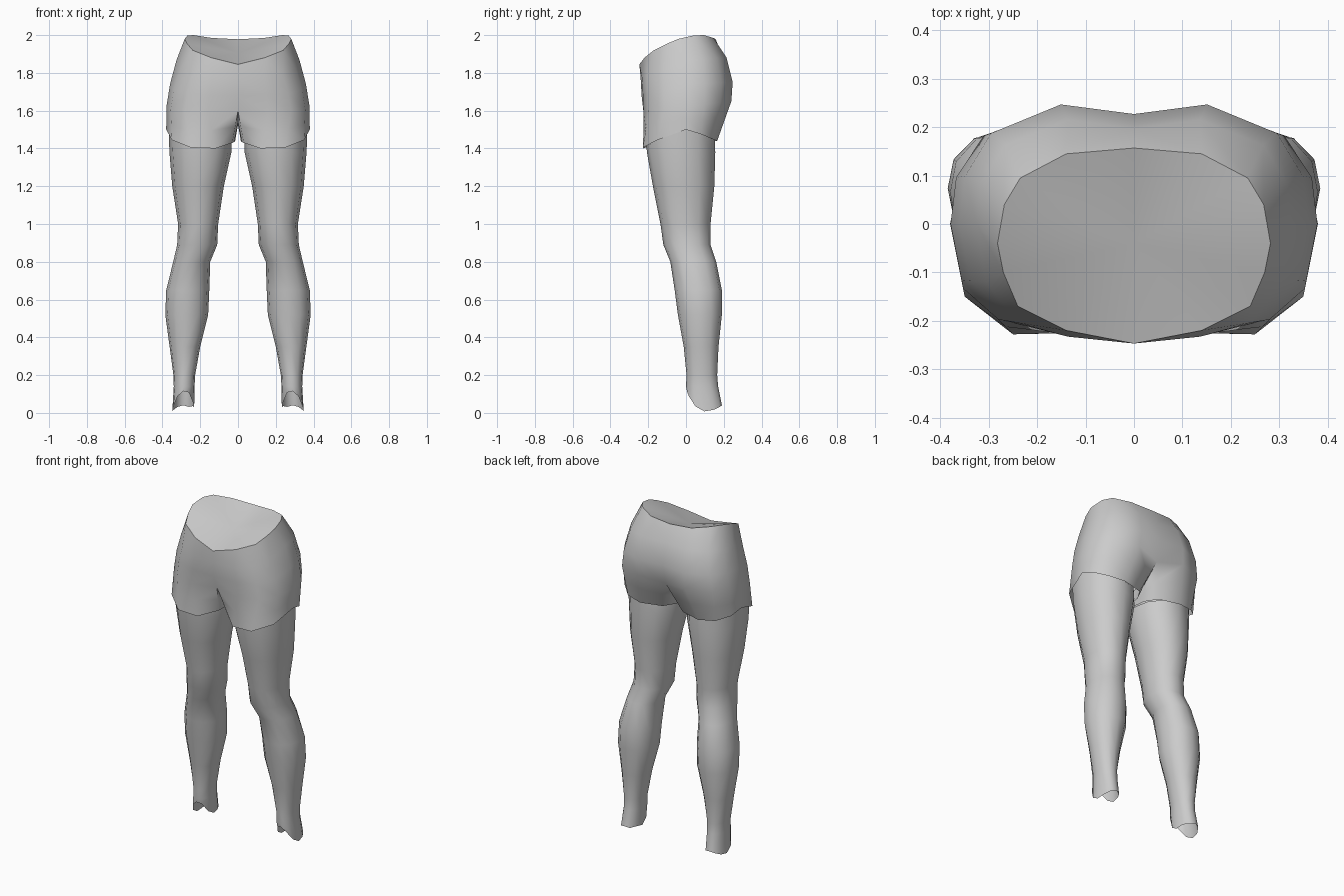
import bpy, bmesh, math

if "Cube" in bpy.data.objects:
    bpy.data.objects.remove(bpy.data.objects["Cube"])


def bridge(bm, a, b, closed=True):
    n = len(a)
    for i in range(n if closed else n - 1):
        j = (i + 1) % n
        bm.faces.new((a[i], a[j], b[j], b[i]))


def finish(bm, name, angle):
    # mirror the right half to the left, then shade smooth
    bmesh.ops.mirror(bm, geom=bm.verts[:] + bm.edges[:] + bm.faces[:],
                     axis='X', merge_dist=0.001)
    bmesh.ops.remove_doubles(bm, verts=bm.verts[:], dist=0.0005)
    bmesh.ops.recalc_face_normals(bm, faces=bm.faces[:])
    me = bpy.data.meshes.new(name)
    bm.to_mesh(me)
    bm.free()
    for p in me.polygons:
        p.use_smooth = True
    me.set_sharp_from_angle(angle=math.radians(angle))
    ob = bpy.data.objects.new(name, me)
    bpy.context.collection.objects.link(ob)
    return ob


# --- shorts: half rings from front centre round the side to back centre
bm = bmesh.new()
ring = lambda pts: [bm.verts.new(p) for p in pts]

WAIST = [(0, -.247, 1.845), (.14, -.22, 1.88), (.24, -.17, 1.92),
         (.27, -.1, 1.955), (.282, -.04, 1.98), (.268, .04, 1.998),
         (.235, .095, 2.0), (.14, .145, 1.985), (0, .157, 1.978)]
UX = [0, .42, .74, .94, 1, .97, .82, .42, 0]
UY = [-1, -.97, -.85, -.5, 0, .4, .76, 1, .92]
# half width, front depth, back depth, front z, side z, back z
LEVELS = [(.325, .24, .215, 1.77, 1.87, 1.88),
          (.36, .235, .247, 1.68, 1.74, 1.75),
          (.379, .232, .24, 1.59, 1.62, 1.65)]
HEM = [(.03, -.15, 1.43), (.12, -.225, 1.40), (.25, -.228, 1.405),
       (.35, -.15, 1.445), (.38, 0, 1.5), (.365, .08, 1.475),
       (.30, .14, 1.45), (.2, .165, 1.44), (.07, .13, 1.44),
       (.025, .06, 1.44), (.015, -.02, 1.44), (.02, -.09, 1.435)]

rings = [ring(WAIST)]
for X, F, B, zf, zs, zb in LEVELS:
    pts = []
    for ux, uy in zip(UX, UY):
        d, ze = (F, zf) if uy < 0 else (B, zb)
        pts.append((X * ux, d * uy, zs + (ze - zs) * abs(uy)))
    rings.append(ring(pts))
for a, b in zip(rings, rings[1:]):
    bridge(bm, a, b, closed=False)

# crotch closes the last half ring into a leg loop
last = rings[-1]
last[0].co.y, last[8].co.y = -.205, .2
last[0].co.z, last[8].co.z = 1.6, 1.625
loop = last + ring([(0, .1, 1.545), (0, -.02, 1.525), (0, -.12, 1.54)])
mid = ring([[p * .5 + q * .5 for p, q in zip(v.co, h)] for v, h in zip(loop, HEM)])
bridge(bm, loop, mid)
bridge(bm, mid, ring(HEM))

# dished cap inside the waist
c = bm.verts.new((0, -.04, 1.905))
for a, b in zip(rings[0], rings[0][1:]):
    bm.faces.new((b, a, c))
finish(bm, "shorts", 55)

# --- legs: z, inner x, outer x, front y, back y
LEG = [(1.45, .035, .368, -.212, .153),
       (1.38, .035, .363, -.207, .155),
       (1.2, .075, .348, -.175, .15),
       (1.0, .105, .317, -.135, .13),
       (.89, .11, .322, -.12, .13),
       (.8, .147, .343, -.083, .16),
       (.65, .152, .38, -.06, .19),
       (.52, .158, .385, -.043, .19),
       (.35, .2, .362, -.012, .172),
       (.2, .227, .342, .003, .165),
       (.14, .23, .34, 0, .17),
       (.05, .232, .348, .005, .19)]
N = 12
bm = bmesh.new()
prev = None
for i, (z, x0, x1, y0, y1) in enumerate(LEG):
    cur = []
    for k in range(N):
        t = 2 * math.pi * k / N
        cx, sy = math.cos(t), math.sin(t)
        s = 1.03 if k % 3 else 1.0
        zz = z
        if i == 0:                      # tuck up under the raised side hem
            zz += .07 * max(cx, 0)
        if i == len(LEG) - 1:           # notched ankle opening
            zz = (.04 if sy > 0 else .115) * sy ** 2 + .008 * cx ** 2 + (.02 if cx < -.5 else 0)
        cur.append(bm.verts.new(((x0 + x1) / 2 + (x1 - x0) / 2 * cx * s,
                                 (y0 + y1) / 2 + (y1 - y0) / 2 * sy * s, zz)))
    if prev:
        bridge(bm, prev, cur)
    prev = cur
finish(bm, "legs", 60)
